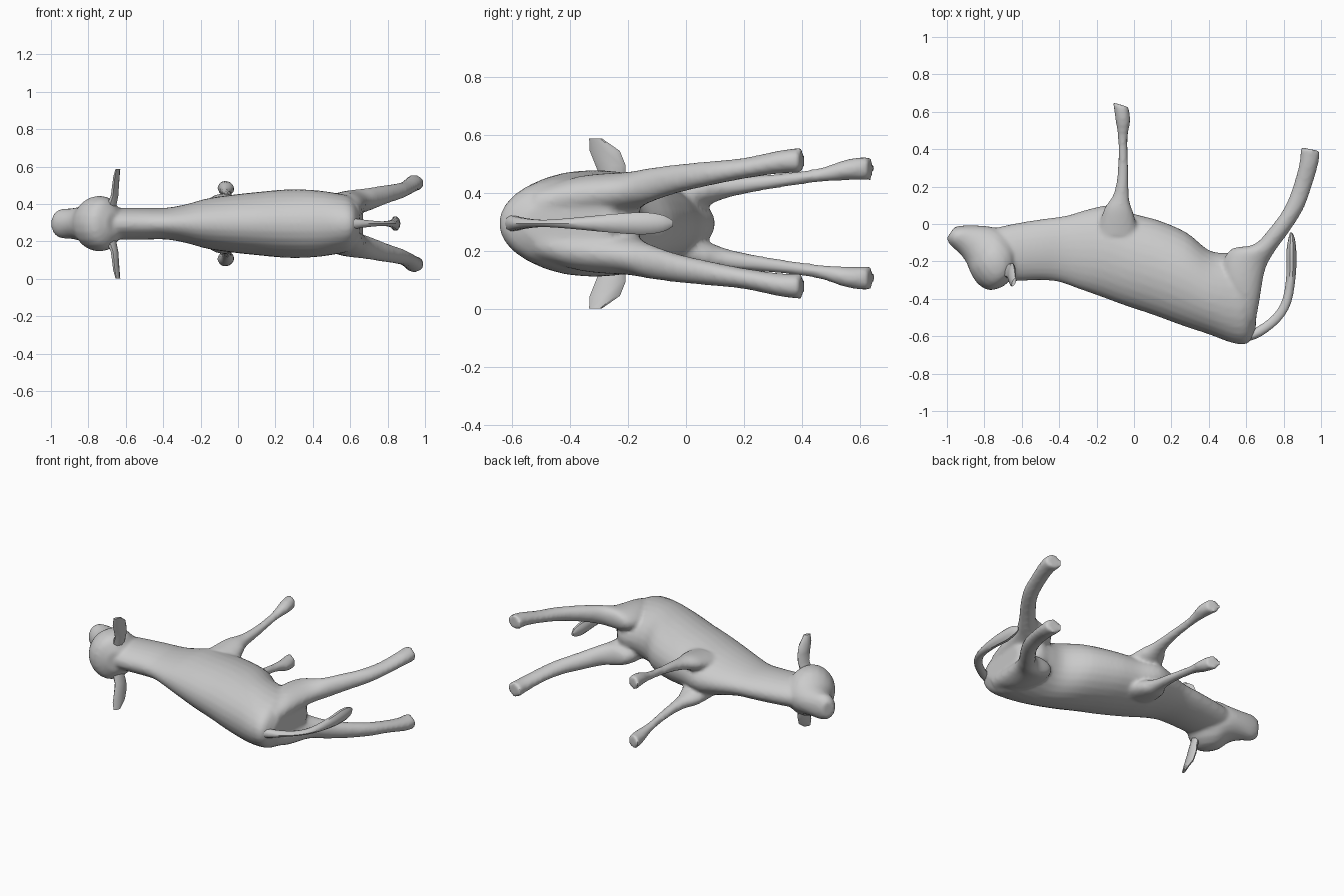
import bpy, bmesh, math
from mathutils import Vector

if "Cube" in bpy.data.objects:
    bpy.data.objects.remove(bpy.data.objects["Cube"])

MID = 0.295  # height of the animal's mirror plane (it lies on its side)

hide = bpy.data.materials.new("plain grey")
hide.diffuse_color = (0.6, 0.6, 0.6, 1)
hide.use_nodes = True
hide.node_tree.nodes["Principled BSDF"].inputs["Base Color"].default_value = hide.diffuse_color


def spline(rows, steps):
    """Catmull-Rom interpolation of rows of numbers."""
    out = []
    for i in range(len(rows) - 1):
        p0, p1, p2 = rows[max(i - 1, 0)], rows[i], rows[i + 1]
        p3 = rows[min(i + 2, len(rows) - 1)]
        for k in range(steps):
            t = k / steps
            out.append([0.5 * (2 * b + (c - a) * t + (2 * a - 5 * b + 4 * c - d) * t * t
                               + (3 * b - a - 3 * c + d) * t ** 3)
                        for a, b, c, d in zip(p0, p1, p2, p3)])
    return out + [list(rows[-1])]


def loft(name, rings, sides):
    """Skin elliptical rings given as (centre, half axis, half axis)."""
    bm = bmesh.new()
    loops = []
    for c, u, v in rings:
        loops.append([bm.verts.new(c + u * math.cos(a) + v * math.sin(a))
                      for a in (2 * math.pi * k / sides for k in range(sides))])
    for p, q in zip(loops, loops[1:]):
        for k in range(sides):
            n = (k + 1) % sides
            bm.faces.new((p[k], p[n], q[n], q[k]))
    bm.faces.new(loops[0])
    bm.faces.new(loops[-1])
    bmesh.ops.recalc_face_normals(bm, faces=bm.faces)
    me = bpy.data.meshes.new(name)
    bm.to_mesh(me)
    bm.free()
    me.materials.append(hide)
    ob = bpy.data.objects.new(name, me)
    bpy.context.collection.objects.link(ob)
    return ob


def limb(name, rows, side=1, steps=4, sides=20):
    """Rows: two outline points (x, y, x, y), sideways offset, half width."""
    rings = []
    for x1, y1, x2, y2, off, hw in spline(rows, steps):
        a = Vector((x1, y1, MID + side * off))
        b = Vector((x2, y2, MID + side * off))
        rings.append(((a + b) / 2, (a - b) / 2, Vector((0, 0, hw))))
    return loft(name, rings, sides)


def select(obs):
    bpy.ops.object.select_all(action='DESELECT')
    for o in obs:
        o.select_set(True)
    bpy.context.view_layer.objects.active = obs[0]


# Neck and barrel, from the jaw to the rump
torso = limb("body", [
    (-.74, -.31, -.78, -.03, 0, .085), (-.62, -.305, -.65, .0, 0, .085),
    (-.50, -.30, -.50, .025, 0, .085), (-.40, -.31, -.36, .045, 0, .085),
    (-.30, -.345, -.24, .08, 0, .105), (-.20, -.38, -.12, .10, 0, .135),
    (-.05, -.435, .0, .055, 0, .155), (.10, -.485, .13, .02, 0, .17),
    (.25, -.54, .28, -.045, 0, .183), (.40, -.59, .40, -.14, 0, .18),
    (.53, -.637, .50, -.155, 0, .165), (.61, -.637, .59, -.16, 0, .145),
    (.65, -.56, .67, -.25, 0, .08)], sides=28)

# Head, from the muzzle to the poll
head = limb("head", [
    (-1.0, -.075, -.96, -.015, 0, .05), (-.985, -.11, -.91, -.008, 0, .077),
    (-.93, -.16, -.83, -.008, 0, .083), (-.895, -.21, -.74, -.02, 0, .10),
    (-.87, -.27, -.68, -.06, 0, .14), (-.83, -.325, -.63, -.12, 0, .148),
    (-.77, -.354, -.62, -.20, 0, .125), (-.70, -.335, -.62, -.26, 0, .06)])

parts = [torso, head]
for side in (1, -1):
    # Hind leg, from hip to hoof
    parts.append(limb("hind_leg", [
        (.55, -.50, .65, -.52, .06, .06), (.47, -.28, .67, -.42, .09, .075),
        (.51, -.14, .70, -.25, .11, .068), (.64, -.11, .75, -.15, .13, .06),
        (.72, -.03, .83, -.04, .153, .05), (.80, .08, .905, .08, .172, .042),
        (.85, .20, .95, .20, .19, .036), (.885, .33, .985, .32, .212, .04),
        (.89, .41, .995, .39, .217, .044)], side))
    # Foreleg, from shoulder to hoof
    parts.append(limb("foreleg", [
        (-.20, -.05, .03, -.08, .08, .06), (-.16, .08, .0, .05, .11, .05),
        (-.11, .16, -.025, .13, .125, .036), (-.087, .28, -.03, .28, .142, .026),
        (-.085, .45, -.035, .45, .165, .024), (-.10, .56, -.02, .55, .185, .036),
        (-.112, .65, -.028, .625, .19, .042)], side))
    # Flat fan-shaped ear
    ear = [(Vector((x, y, MID + side * off)), Vector((.008, hw, 0)), Vector((th, 0, 0)))
           for x, y, off, hw, th in [
               (-.68, -.25, .09, .035, .028), (-.66, -.25, .15, .042, .02),
               (-.655, -.26, .20, .052, .018), (-.65, -.28, .25, .052, .016),
               (-.642, -.312, .293, .022, .01)]]
    ob = loft("ear_upper" if side > 0 else "ear_lower", ear, 8)
    select([ob])
    bpy.ops.object.shade_smooth_by_angle(angle=math.radians(40))

# Fuse body, head and legs into one skin
select(parts)
bpy.ops.object.join()
remesh = torso.modifiers.new("fuse", 'REMESH')
remesh.mode = 'VOXEL'
remesh.voxel_size = 0.012
remesh.use_smooth_shade = True
soften = torso.modifiers.new("soften", 'SMOOTH')
soften.factor = 0.5
soften.iterations = 4

# Tail, thin at the root with a fuller tuft at the tip
tail = limb("tail", [
    (.56, -.60, .60, -.63, 0, .035), (.66, -.55, .68, -.60, 0, .022),
    (.745, -.485, .78, -.52, 0, .013), (.795, -.40, .84, -.42, 0, .018),
    (.815, -.27, .865, -.27, 0, .032), (.815, -.15, .868, -.15, 0, .04),
    (.825, -.08, .86, -.08, 0, .03), (.835, -.045, .845, -.045, 0, .01)], sides=10, steps=3)
select([tail])
bpy.ops.object.shade_smooth_by_angle(angle=math.radians(40))
